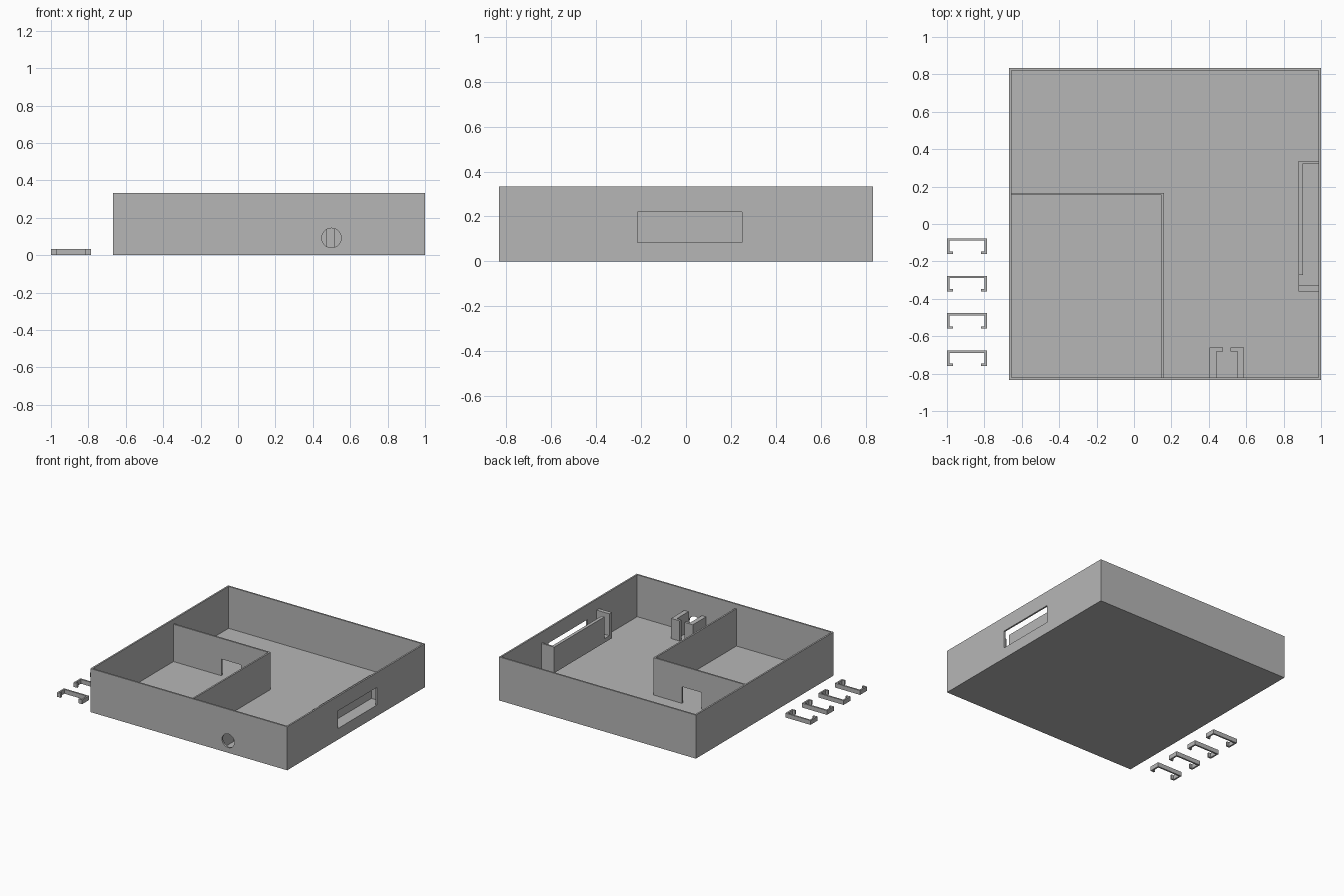
import bpy
import bmesh
import math
from mathutils import Matrix

cube = bpy.data.objects.get("Cube")
if cube:
    bpy.data.objects.remove(cube, do_unlink=True)

GREY = (0.47, 0.47, 0.47, 1.0)
mat = bpy.data.materials.new("plain grey")
mat.use_nodes = True
mat.diffuse_color = GREY
mat.node_tree.nodes["Principled BSDF"].inputs["Base Color"].default_value = GREY


def finish(name, bm):
    bmesh.ops.recalc_face_normals(bm, faces=bm.faces)
    mesh = bpy.data.meshes.new(name)
    bm.to_mesh(mesh)
    bm.free()
    mesh.materials.append(mat)
    obj = bpy.data.objects.new(name, mesh)
    bpy.context.collection.objects.link(obj)
    return obj


def prism(name, outline, z0, z1):
    """Extrude a flat outline upward from z0 to z1."""
    bm = bmesh.new()
    face = bm.faces.new([bm.verts.new((x, y, z0)) for x, y in outline])
    top = bmesh.ops.extrude_face_region(bm, geom=[face])["geom"]
    verts = [v for v in top if isinstance(v, bmesh.types.BMVert)]
    bmesh.ops.translate(bm, verts=verts, vec=(0, 0, z1 - z0))
    return finish(name, bm)


def box(name, x0, x1, y0, y1, z0, z1):
    return prism(name, [(x0, y0), (x1, y0), (x1, y1), (x0, y1)], z0, z1)


def cut(obj, cutter):
    """Subtract the cutter for good, then remove it."""
    cutter.hide_render = True
    mod = obj.modifiers.new("cut", "BOOLEAN")
    mod.operation = "DIFFERENCE"
    mod.solver = "EXACT"
    mod.object = cutter
    bpy.context.view_layer.objects.active = obj
    bpy.ops.object.modifier_apply(modifier=mod.name)
    bpy.data.objects.remove(cutter, do_unlink=True)


# Main tray: x and y limits, wall thickness and height
L, R, F, B = -0.667, 1.0, -0.833, 0.833
T, H = 0.0125, 0.333
tray = box("tray", L, R, F, B, 0, H)
cut(tray, box("cavity", L + T, R - T, F + T, B - T, T, H + 0.1))

# Slot in the left wall and round cable hole in the front wall
cut(tray, box("slot_cutter", R - 0.05, R + 0.05, -0.217, 0.25, 0.085, 0.22))
bm = bmesh.new()
bmesh.ops.create_cone(bm, cap_ends=True, segments=48, radius1=0.052, radius2=0.052,
                      depth=0.08, matrix=Matrix.Translation((0.5, F, 0.092))
                      @ Matrix.Rotation(math.pi / 2, 4, "X"))
cut(tray, finish("hole_cutter", bm))

# L-shaped partition with a doorway
px, py = 0.16, 0.167
partition = prism("partition", [(L + T, py), (px, py), (px, F + T), (px - T, F + T),
                                (px - T, py - T), (L + T, py - T)], T, 0.298)
cut(partition, box("doorway_cutter", -0.25, -0.083, py - 0.05, py + 0.05, T - 0.05, 0.14))

# Pair of hooked guides behind the round hole, mirrored about its centre
for side, name in ((-1, "hole_guide_right"), (1, "hole_guide_left")):
    hook = [(0.092, F + T), (0.092, -0.661), (0.02, -0.661),
            (0.02, -0.681), (0.057, -0.681), (0.057, F + T)]
    prism(name, [(0.497 + side * x, y) for x, y in hook], T, 0.167)

# Holder behind the slot: sill, end block and wrap-around panel
W = R - T
low, sill, high = 0.052, 0.083, 0.25
box("holder_sill", 0.88, W, -0.36, 0.337, low, sill)
box("holder_end_block", 0.88, W, -0.36, -0.33, sill, high)
prism("holder_panel", [(W, 0.337), (0.88, 0.337), (0.88, -0.274),
                       (0.904, -0.274), (0.904, 0.323), (W, 0.323)], sill, high)

# Four loose clips in a row beside the tray
half, mid = 0.1065, -0.8935
right_half = [(half, 0), (half, -0.083), (half - 0.031, -0.083),
              (half - 0.031, -0.07), (half - T, -0.07), (half - T, -T)]
clip = right_half + [(-x, y) for x, y in reversed(right_half)]
for i in range(4):
    prism(f"clip_{i + 1}", [(mid + x, -0.077 - 0.2 * i + y) for x, y in clip], 0, 0.033)

# Smooth the hole rim, keep every corner sharp
bpy.ops.object.select_all(action="DESELECT")
tray.select_set(True)
bpy.context.view_layer.objects.active = tray
bpy.ops.object.shade_smooth_by_angle(angle=math.radians(30))
